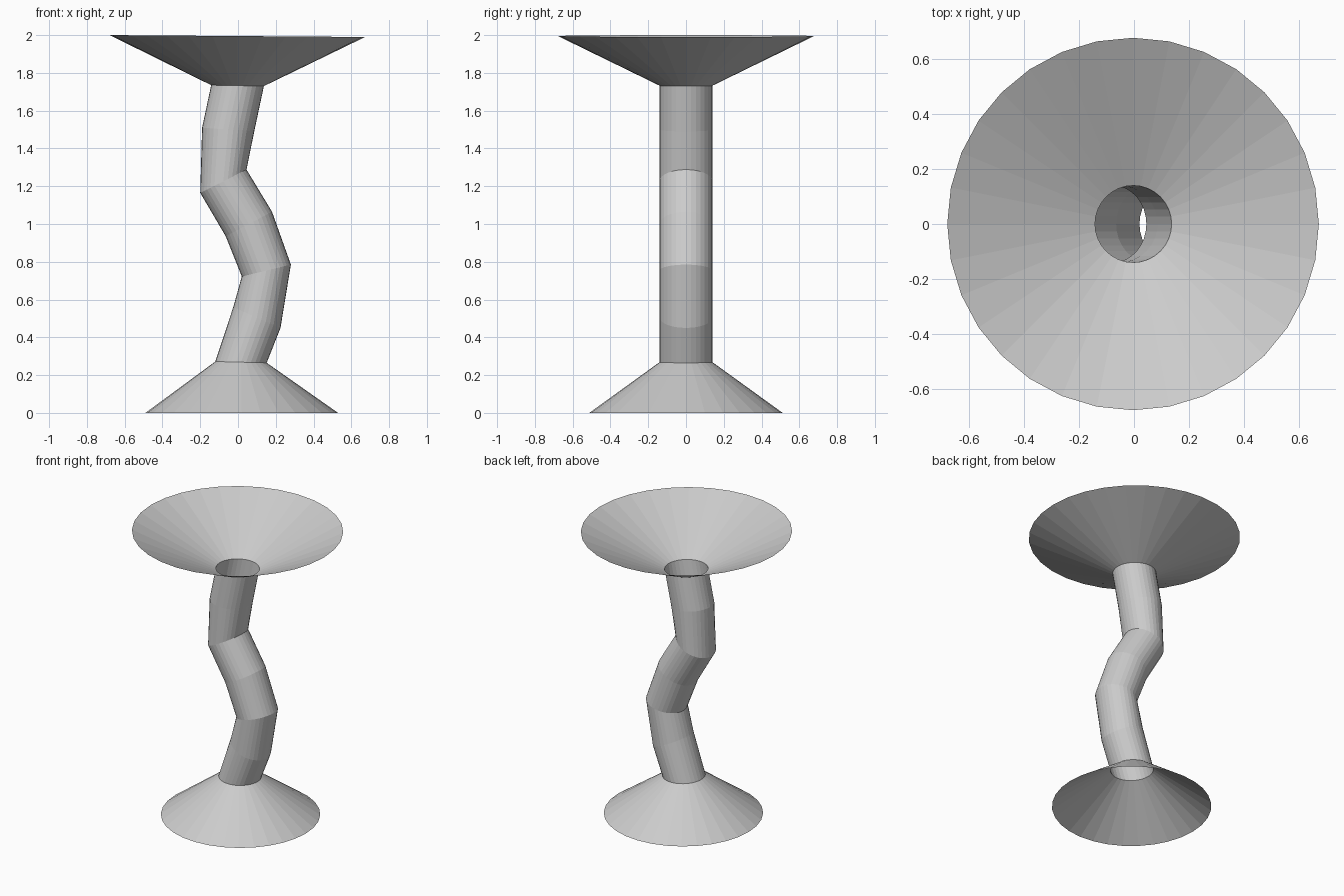
import bpy
import bmesh
import math
from mathutils import Vector

cube = bpy.data.objects.get("Cube")
if cube:
    bpy.data.objects.remove(cube, do_unlink=True)

SIDES = 32

grey = bpy.data.materials.new("light_grey")
grey.use_nodes = True
colour = (0.6, 0.6, 0.6, 1)
grey.diffuse_color = colour
grey.node_tree.nodes["Principled BSDF"].inputs["Base Color"].default_value = colour

# Tilted rings: left x, left z, right x, right z, half depth in y
rings = [
    (-0.49, 0.0, 0.53, 0.0, 0.512),       # foot rim
    (-0.12, 0.272, 0.152, 0.265, 0.14),   # foot neck
    (-0.025, 0.56, 0.225, 0.45, 0.14),
    (0.02, 0.722, 0.28, 0.785, 0.14),     # lower bend
    (-0.065, 0.935, 0.18, 1.065, 0.14),
    (-0.2, 1.165, 0.045, 1.288, 0.14),    # upper bend
    (-0.19, 1.51, 0.086, 1.49, 0.14),
    (-0.142, 1.735, 0.137, 1.73, 0.14),   # bowl neck
    (-0.68, 2.0, 0.673, 1.99, 0.678),     # bowl rim
]


def add_ring(bm, x0, z0, x1, z1, depth):
    left, right = Vector((x0, 0, z0)), Vector((x1, 0, z1))
    centre, across = (left + right) / 2, (right - left) / 2
    side = Vector((0, depth, 0))
    angles = [math.tau * i / SIDES for i in range(SIDES)]
    return [bm.verts.new(centre + across * math.cos(a) + side * math.sin(a)) for a in angles]


# Open, hollow skin lofted through the rings
def loft(name, sections):
    bm = bmesh.new()
    loops = [add_ring(bm, *s) for s in sections]
    for low, high in zip(loops, loops[1:]):
        for i in range(SIDES):
            j = (i + 1) % SIDES
            bm.faces.new((low[i], low[j], high[j], high[i]))
    mesh = bpy.data.meshes.new(name)
    bm.to_mesh(mesh)
    bm.free()
    mesh.materials.append(grey)
    obj = bpy.data.objects.new(name, mesh)
    bpy.context.collection.objects.link(obj)
    return obj


loft("flared_foot", rings[:2])
loft("bent_stem", rings[1:8])
loft("flared_bowl", rings[7:])
